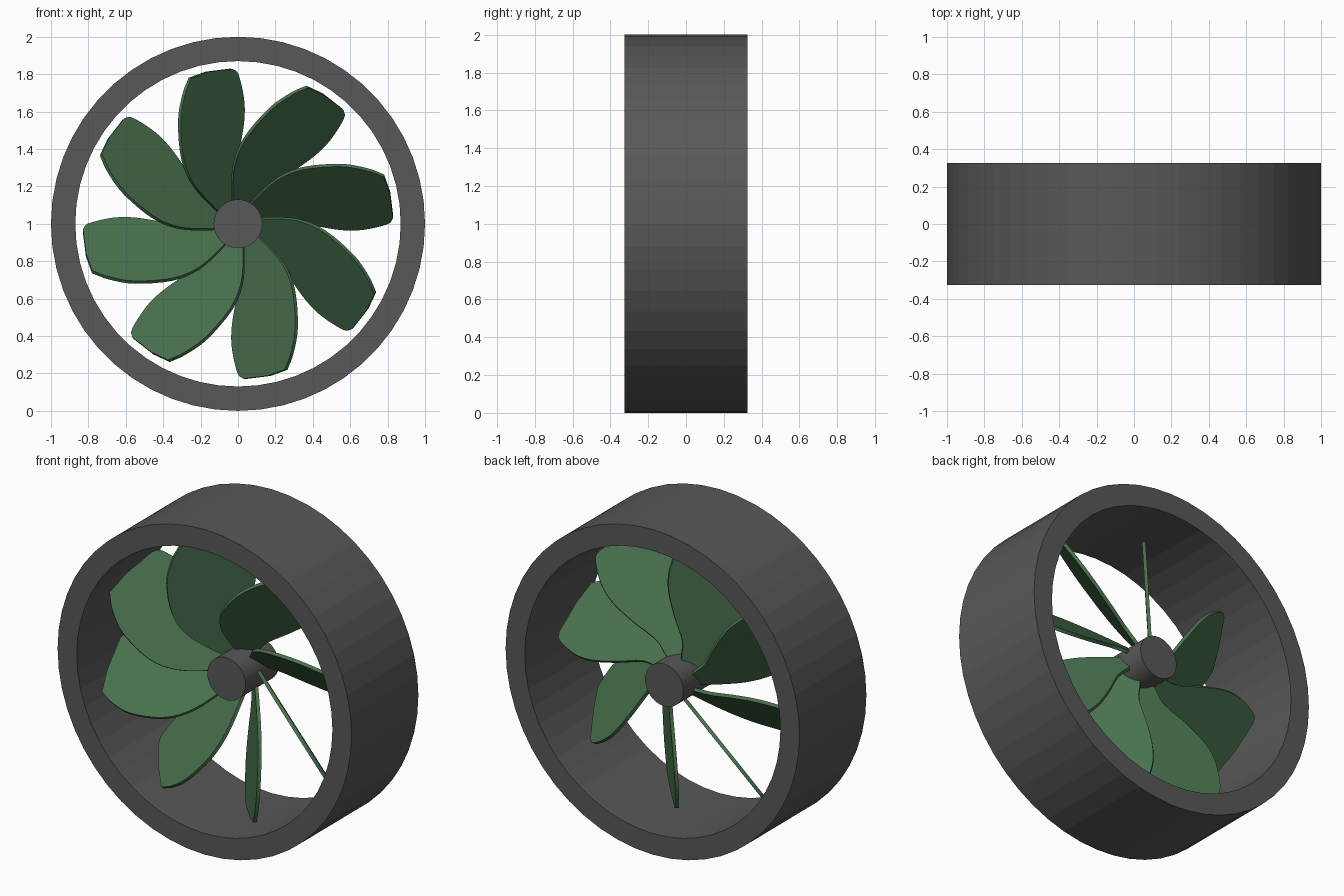
import bpy, bmesh, math
from mathutils import Vector, Matrix

if "Cube" in bpy.data.objects:
    bpy.data.objects.remove(bpy.data.objects["Cube"])

CENTRE = Vector((0, 0, 1))
BLADES = 8
SIDES = 52


def material(name, rgb):
    m = bpy.data.materials.new(name)
    m.diffuse_color = (*rgb, 1)
    m.use_nodes = True
    m.node_tree.nodes["Principled BSDF"].inputs["Base Color"].default_value = m.diffuse_color
    return m


GREY = material("dark grey", (0.098, 0.098, 0.098))
GREEN = material("leaf green", (0.065, 0.165, 0.075))


def make_object(name, bm, mat):
    bmesh.ops.recalc_face_normals(bm, faces=bm.faces)
    mesh = bpy.data.meshes.new(name)
    bm.to_mesh(mesh)
    bm.free()
    mesh.materials.append(mat)
    obj = bpy.data.objects.new(name, mesh)
    obj.location = CENTRE
    bpy.context.collection.objects.link(obj)
    return obj


def lathe(name, profile, sides, mat):
    """Revolve a closed (radius, y) profile about the y axis."""
    bm = bmesh.new()
    rings = []
    for i in range(sides):
        a = 2 * math.pi * i / sides
        rings.append([bm.verts.new((r * math.cos(a), y, r * math.sin(a))) for r, y in profile])
    n = len(profile)
    for i in range(sides):
        p, q = rings[i], rings[(i + 1) % sides]
        for j in range(n):
            k = (j + 1) % n
            bm.faces.new((p[j], p[k], q[k], q[j]))
    return make_object(name, bm, mat)


def smooth(points, steps=4):
    """Catmull-Rom curve through the points."""
    pts = [Vector(p) for p in points]
    pts = [2 * pts[0] - pts[1]] + pts + [2 * pts[-1] - pts[-2]]
    out = []
    for a, b, c, d in zip(pts, pts[1:], pts[2:], pts[3:]):
        for s in range(steps):
            t = s / steps
            out.append(0.5 * (2 * b + (c - a) * t + (2 * a - 5 * b + 4 * c - d) * t * t
                              + (3 * b - a - 3 * c + d) * t ** 3))
    return out + [pts[-2]]


# Outer duct ring
lathe("duct_ring", [(0.87, -0.325), (1.0, -0.325), (1.0, 0.325), (0.87, 0.325)], SIDES, GREY)

# Hub cylinder
bm = bmesh.new()
bmesh.ops.create_cone(bm, cap_ends=True, segments=SIDES, radius1=0.13, radius2=0.13, depth=0.325,
                      matrix=Matrix.Translation((0, 0.05, 0)) @ Matrix.Rotation(math.pi / 2, 4, 'X'))
make_object("hub", bm, GREY)

# Blade outline seen from the front (x, z from the hub centre)
trailing = [(-0.05, 0.05), (-0.037, 0.134), (-0.037, 0.235), (0.0, 0.395),
            (0.026, 0.55), (0.025, 0.67), (-0.005, 0.80), (-0.037, 0.829)]
tip = [(-0.166, 0.813)]
leading = [(-0.257, 0.78), (-0.29, 0.69), (-0.313, 0.55), (-0.297, 0.35),
           (-0.24, 0.21), (-0.134, 0.09), (-0.07, 0.04)]
outline = smooth(trailing) + [Vector(p) for p in tip] + smooth(leading)

# Flat pitched blades arranged round the hub
normal = Vector((0.746, -0.663, -0.055)).normalized()
for i in range(BLADES):
    bm = bmesh.new()
    front, back = [], []
    for x, z in outline:
        p = Vector((x, 0.151 + 1.125 * x - 0.083 * z, z))
        front.append(bm.verts.new(p + normal * 0.01))
        back.append(bm.verts.new(p - normal * 0.01))
    bm.faces.new(front)
    bm.faces.new(back[::-1])
    for j in range(len(front)):
        k = (j + 1) % len(front)
        bm.faces.new((front[j], back[j], back[k], front[k]))
    bmesh.ops.rotate(bm, verts=bm.verts, cent=(0, 0, 0),
                     matrix=Matrix.Rotation(2 * math.pi * i / BLADES, 3, 'Y'))
    make_object(f"blade_{i + 1}", bm, GREEN)
